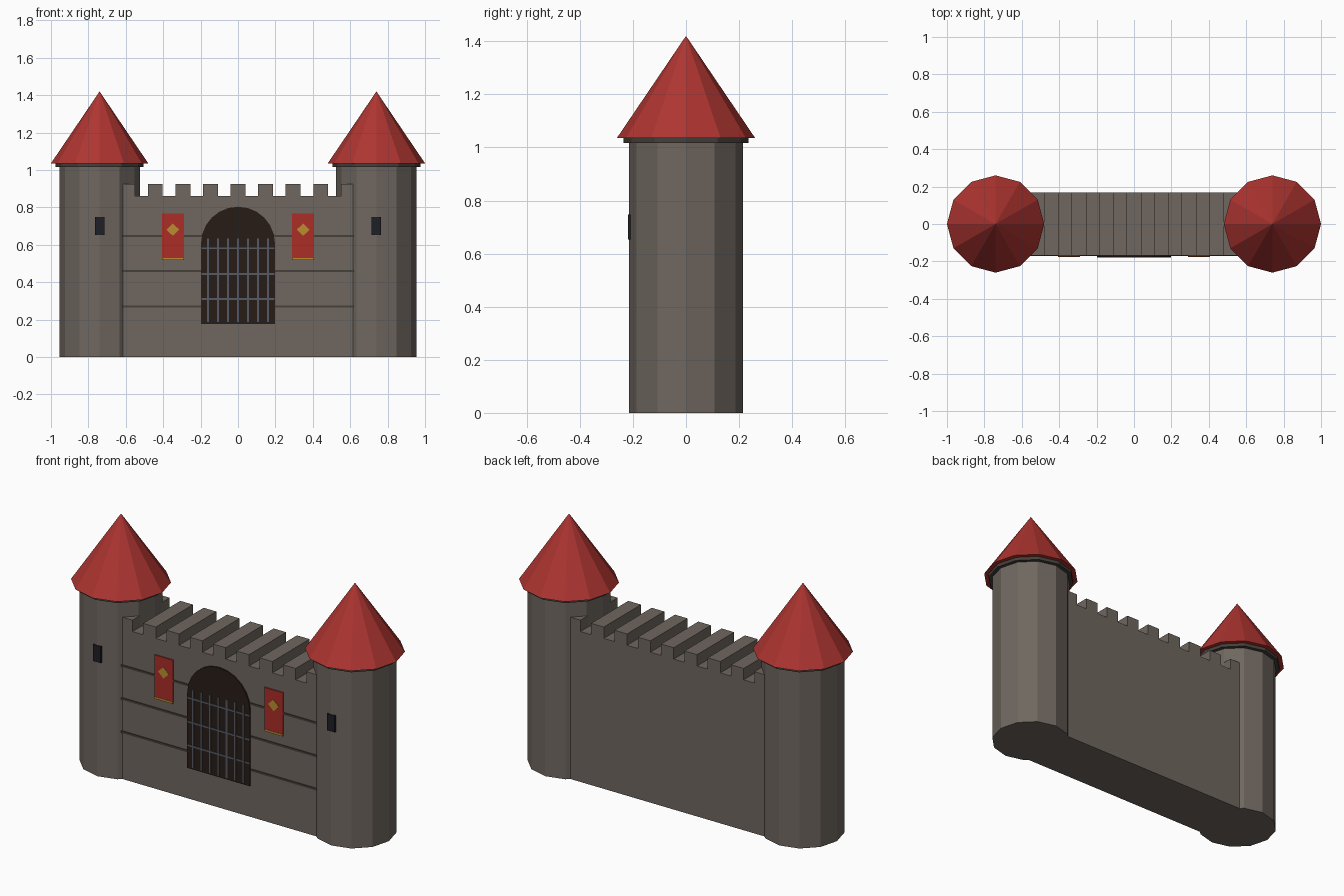
import bpy, bmesh
from math import pi, sin, cos

if "Cube" in bpy.data.objects:
    bpy.data.objects.remove(bpy.data.objects["Cube"])


def material(name, rgb):
    m = bpy.data.materials.new(name)
    m.diffuse_color = (*rgb, 1)
    m.use_nodes = True
    m.node_tree.nodes["Principled BSDF"].inputs["Base Color"].default_value = m.diffuse_color
    return m


STONE = material("stone", (0.16, 0.135, 0.115))
MORTAR = material("dark_stone", (0.06, 0.05, 0.042))
ROOF = material("roof_red", (0.42, 0.035, 0.03))
CLOTH = material("banner_red", (0.40, 0.027, 0.02))
GOLD = material("gold", (0.5, 0.27, 0.03))
WOOD = material("gate_dark", (0.02, 0.012, 0.008))
IRON = material("iron", (0.09, 0.10, 0.13))
SLIT = material("slit_dark", (0.013, 0.013, 0.02))


def finish(name, bm, mat):
    bmesh.ops.recalc_face_normals(bm, faces=bm.faces)
    me = bpy.data.meshes.new(name)
    bm.to_mesh(me)
    bm.free()
    me.materials.append(mat)
    ob = bpy.data.objects.new(name, me)
    bpy.context.collection.objects.link(ob)
    return ob


def box(name, x, y, z, mat):
    """Box from (min, max) ranges on each axis."""
    bm = bmesh.new()
    bmesh.ops.create_cube(bm, size=1)
    for v in bm.verts:
        for i, (lo, hi) in enumerate((x, y, z)):
            v.co[i] = lo if v.co[i] < 0 else hi
    return finish(name, bm, mat)


def round_part(name, x, r1, r2, z0, z1, mat):
    """12-sided drum or cone with corners on the axes."""
    bm = bmesh.new()
    ring = [(x + cos(i * pi / 6), sin(i * pi / 6)) for i in range(12)]
    low = [bm.verts.new((x + (px - x) * r1, py * r1, z0)) for px, py in ring]
    bm.faces.new(low)
    if r2 == 0:
        tip = bm.verts.new((x, 0, z1))
        for i in range(12):
            bm.faces.new((low[i], low[(i + 1) % 12], tip))
    else:
        top = [bm.verts.new((x + (px - x) * r2, py * r2, z1)) for px, py in ring]
        bm.faces.new(top)
        for i in range(12):
            j = (i + 1) % 12
            bm.faces.new((low[i], low[j], top[j], top[i]))
    return finish(name, bm, mat)


def plate(name, outline, y0, y1, mat):
    """Outline in x, z extruded from y0 to y1."""
    bm = bmesh.new()
    face = bm.faces.new([bm.verts.new((x, y0, z)) for x, z in outline])
    ext = bmesh.ops.extrude_face_region(bm, geom=[face])["geom"]
    for v in ext:
        if isinstance(v, bmesh.types.BMVert):
            v.co.y = y1
    return finish(name, bm, mat)


D = 0.168  # half depth of the wall

# Curtain wall, merlons and stone course lines
box("wall", (-0.7, 0.7), (-D, D), (0, 0.86), STONE)
for i in range(-4, 5):
    c = i * 0.1475
    box("merlon", (c - 0.04, c + 0.04), (-D, D), (0.855, 0.925), STONE)
for z in (0.27, 0.46, 0.648):
    box("course_line", (-0.64, 0.64), (-D - 0.004, -D + 0.01), (z - 0.006, z + 0.006), MORTAR)

# Arched gate opening
arch = [(-0.198, 0.178), (0.198, 0.178)]
arch += [(0.198 * cos(i * pi / 12), 0.606 + 0.198 * sin(i * pi / 12)) for i in range(13)]
plate("gate_opening", arch, -D + 0.01, -0.176, WOOD)

# Portcullis bars
for i in range(-3, 4):
    c = i * 0.0533
    box("upright_bar", (c - 0.005, c + 0.005), (-0.18, -0.172), (0.188, 0.635), IRON)
for z in (0.31, 0.445, 0.582):
    box("cross_bar", (-0.198, 0.198), (-0.179, -0.172), (z - 0.005, z + 0.005), IRON)

for s in (-1, 1):
    # Tower, collar, roof and arrow slit
    t = s * 0.74
    round_part("tower", t, 0.215, 0.215, 0, 1.03, STONE)
    round_part("collar", t, 0.236, 0.236, 1.017, 1.04, MORTAR)
    round_part("roof", t, 0.26, 0, 1.036, 1.42, ROOF)
    box("arrow_slit", (t - 0.025, t + 0.025), (-0.219, -0.195), (0.654, 0.748), SLIT)

    # Banner with gold hem and diamond
    b = s * 0.348
    box("banner", (b - 0.058, b + 0.058), (-0.175, -D + 0.01), (0.522, 0.768), CLOTH)
    box("banner_hem", (b - 0.058, b + 0.058), (-0.177, -D + 0.01), (0.519, 0.53), GOLD)
    diamond = [(b - 0.034, 0.681), (b, 0.648), (b + 0.034, 0.681), (b, 0.714)]
    plate("banner_diamond", diamond, -0.172, -0.177, GOLD)
